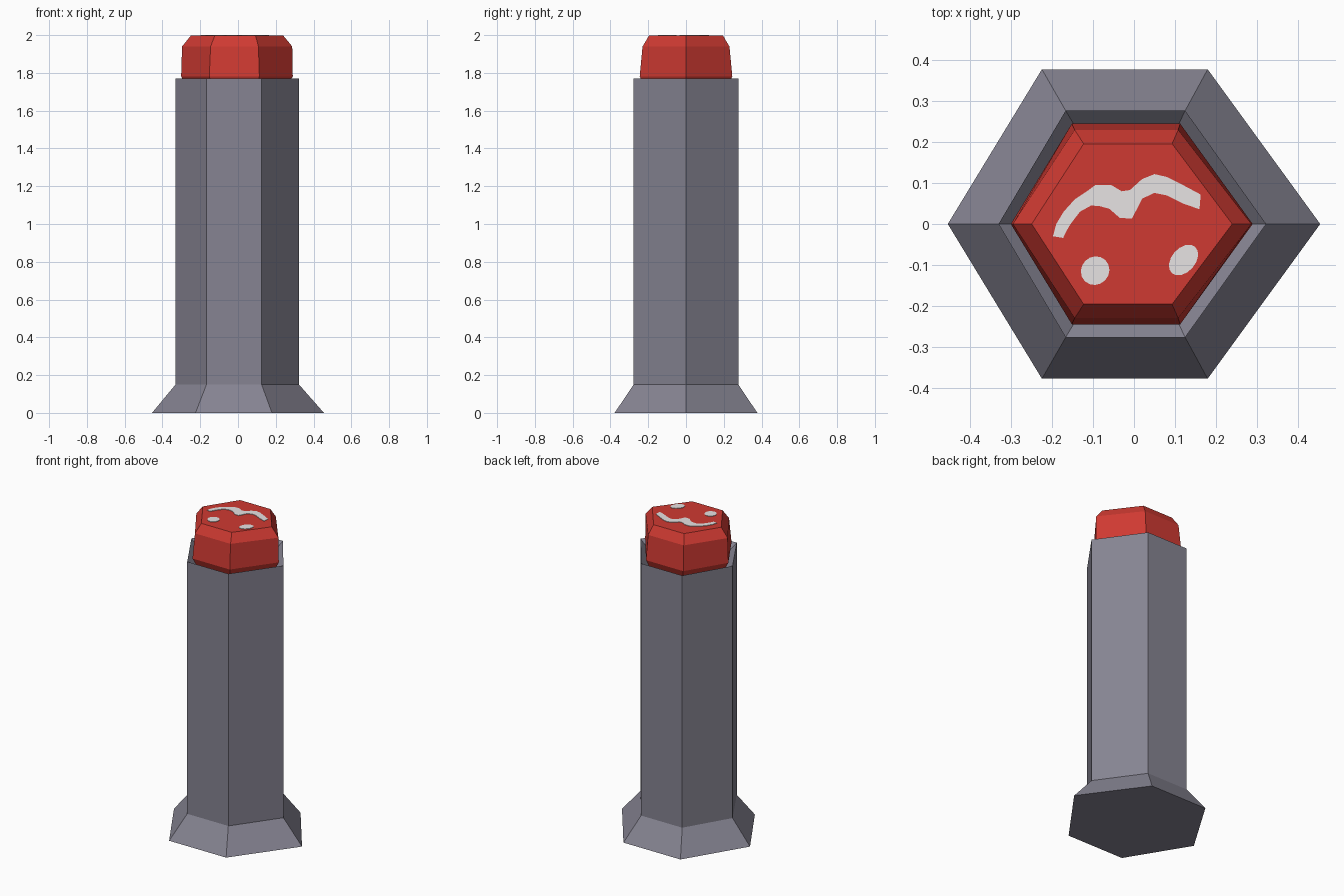
import bpy, bmesh, math

if "Cube" in bpy.data.objects:
    bpy.data.objects.remove(bpy.data.objects["Cube"])


def material(name, rgb):
    lin = [((c / 255 + 0.055) / 1.055) ** 2.4 for c in rgb]
    m = bpy.data.materials.new(name)
    m.diffuse_color = (*lin, 1)
    m.use_nodes = True
    m.node_tree.nodes["Principled BSDF"].inputs["Base Color"].default_value = m.diffuse_color
    return m


GREY = material("slate grey", (134, 132, 146))
RED = material("button red", (207, 58, 50))
WHITE = material("off white", (232, 228, 228))


def finish(name, bm, mat):
    bmesh.ops.recalc_face_normals(bm, faces=bm.faces)
    mesh = bpy.data.meshes.new(name)
    bm.to_mesh(mesh)
    bm.free()
    mesh.materials.append(mat)
    ob = bpy.data.objects.new(name, mesh)
    bpy.context.collection.objects.link(ob)
    return ob


def hex_loft(name, rings, mat, cap_bottom=False, cap_top=False):
    """rings: (z, left x, inner left x, inner right x, right x, half depth)"""
    bm = bmesh.new()
    loops = []
    for z, l, il, ir, r, d in rings:
        pts = [(l, 0), (il, -d), (ir, -d), (r, 0), (ir, d), (il, d)]
        loops.append([bm.verts.new((x, y, z)) for x, y in pts])
    for a, b in zip(loops, loops[1:]):
        for i in range(6):
            j = (i + 1) % 6
            bm.faces.new((a[i], a[j], b[j], b[i]))
    if cap_bottom:
        bm.faces.new(loops[0][::-1])
    if cap_top:
        bm.faces.new(loops[-1])
    return finish(name, bm, mat)


# Post: flared foot, straight shaft, rim sloping inwards to the button
SEAT = (1.70, -0.255, -0.127, 0.093, 0.247, 0.21)
hex_loft("post", [
    (0.0, -0.455, -0.225, 0.18, 0.455, 0.378),
    (0.15, -0.331, -0.167, 0.125, 0.323, 0.277),
    (1.77, -0.331, -0.167, 0.125, 0.323, 0.277),
    SEAT], GREY, cap_bottom=True)

# Red button with a bevelled top
TOP = 1.997
hex_loft("button", [
    SEAT,
    (1.782, -0.301, -0.152, 0.113, 0.29, 0.245),
    (1.94, -0.296, -0.145, 0.108, 0.287, 0.23),
    (TOP, -0.25, -0.123, 0.093, 0.24, 0.196)], RED, cap_top=True)


def plate(name, quads_or_loop, is_band=False):
    """Thin painted plate on the button, from an outline or a band."""
    bm = bmesh.new()
    if is_band:
        up, low = quads_or_loop
        u = [bm.verts.new((x, y, TOP)) for x, y in up]
        w = [bm.verts.new((x, y, TOP)) for x, y in low]
        for i in range(len(u) - 1):
            bm.faces.new((w[i], w[i + 1], u[i + 1], u[i]))
    else:
        bm.faces.new([bm.verts.new((x, y, TOP)) for x, y in quads_or_loop])
    ext = bmesh.ops.extrude_face_region(bm, geom=bm.faces[:])
    for v in ext["geom"]:
        if isinstance(v, bmesh.types.BMVert):
            v.co.z = 2.0
    return finish(name, bm, WHITE)


# Wavy stripe: upper and lower edge
upper = [(-0.198, -0.03), (-0.19, 0.0), (-0.172, 0.03), (-0.145, 0.06),
         (-0.115, 0.08), (-0.095, 0.095), (-0.055, 0.095), (-0.03, 0.08),
         (-0.01, 0.083), (0.02, 0.11), (0.05, 0.122), (0.08, 0.115),
         (0.12, 0.095), (0.163, 0.072)]
lower = [(-0.173, -0.034), (-0.165, -0.017), (-0.155, 0.0), (-0.132, 0.03),
         (-0.105, 0.045), (-0.085, 0.044), (-0.06, 0.037), (-0.035, 0.015),
         (-0.005, 0.013), (0.02, 0.062), (0.05, 0.076), (0.08, 0.07),
         (0.12, 0.05), (0.16, 0.036)]
plate("wavy_stripe", (upper, lower), is_band=True)

# Two spots
for name, cx, cy, a, b, tilt in (("left_spot", -0.095, -0.114, 0.036, 0.034, 0.8),
                                 ("right_spot", 0.121, -0.088, 0.043, 0.029, 0.85)):
    loop = []
    for i in range(16):
        t = math.tau * i / 16
        u, v = a * math.cos(t), b * math.sin(t)
        loop.append((cx + u * math.cos(tilt) - v * math.sin(tilt),
                     cy + u * math.sin(tilt) + v * math.cos(tilt)))
    plate(name, loop)
